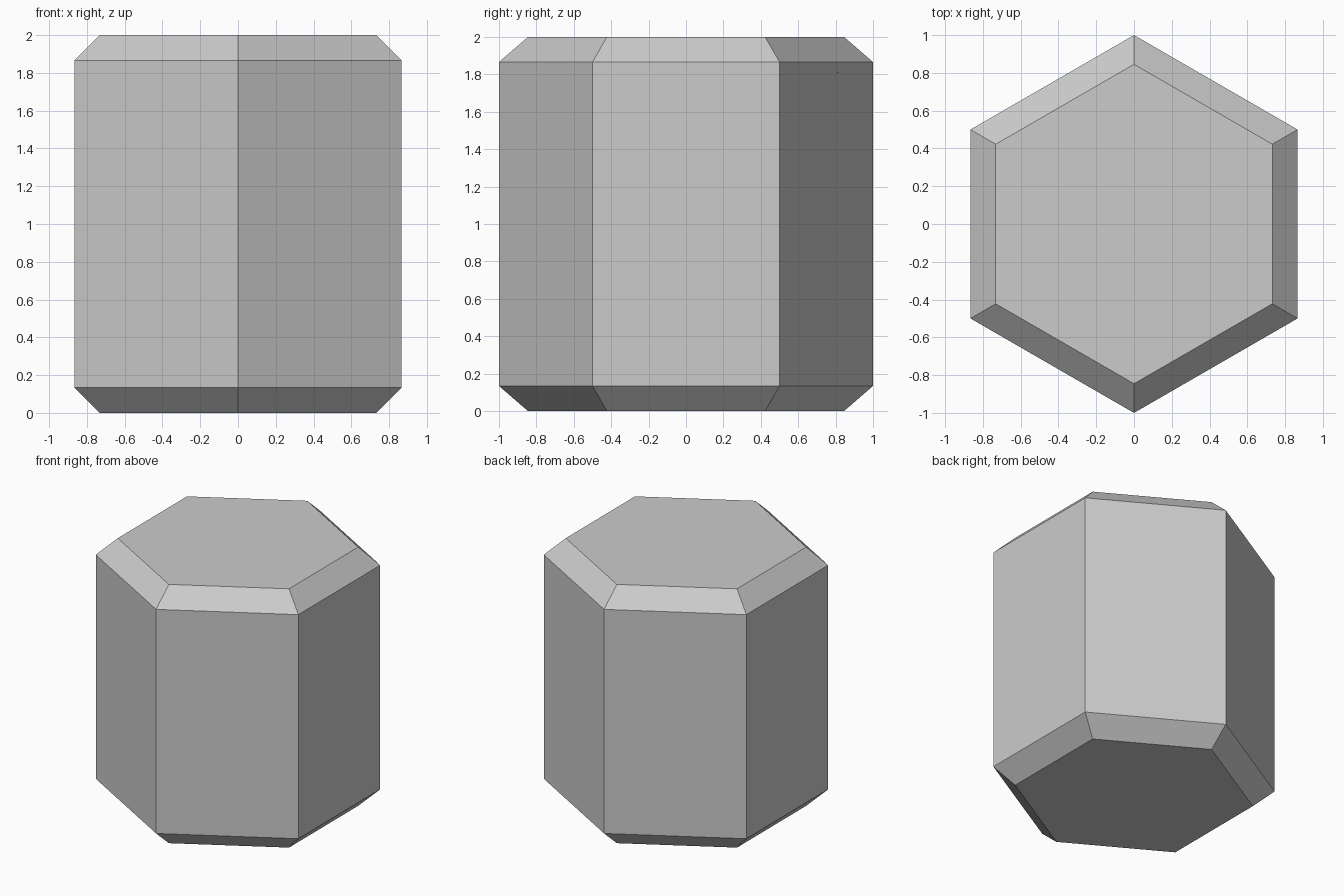
import bpy, bmesh
from math import sin, cos, radians
from mathutils import Vector

if "Cube" in bpy.data.objects:
    bpy.data.objects.remove(bpy.data.objects["Cube"])

CENTRE = Vector((0, 0, 1))
CHAMFER = 0.134
INSET = CHAMFER / cos(radians(30))


def hex_shell():
    """Hexagonal block with chamfered top and bottom rims."""
    bm = bmesh.new()
    rings = []
    for r, z in ((1 - INSET, 0), (1, CHAMFER), (1, 2 - CHAMFER), (1 - INSET, 2)):
        rings.append([bm.verts.new((r * cos(radians(30 + 60 * i)),
                                    r * sin(radians(30 + 60 * i)), z))
                      for i in range(6)])
    for a, b in zip(rings, rings[1:]):
        for i in range(6):
            j = (i + 1) % 6
            bm.faces.new((a[i], a[j], b[j], b[i]))
    bm.faces.new(rings[0][::-1])
    bm.faces.new(rings[-1])
    return bm


def keep_side(bm, normal):
    """Keep the part of the shell on the normal side of a plane through the centre."""
    bmesh.ops.bisect_plane(bm, geom=bm.verts[:] + bm.edges[:] + bm.faces[:],
                           dist=1e-5, plane_co=CENTRE, plane_no=normal, clear_inner=True)


def make_piece(name, planes):
    bm = hex_shell()
    for n in planes:
        keep_side(bm, n)
    # Inner walls run from the cut rim to the block centre
    rim = [e for e in bm.edges if e.is_boundary]
    tip = bm.verts.new(CENTRE)
    for e in rim:
        bm.faces.new((e.verts[0], e.verts[1], tip))
    bmesh.ops.recalc_face_normals(bm, faces=bm.faces[:])
    bmesh.ops.dissolve_limit(bm, angle_limit=radians(1), verts=bm.verts[:], edges=bm.edges[:])
    mesh = bpy.data.meshes.new(name)
    bm.to_mesh(mesh)
    bm.free()
    bpy.context.collection.objects.link(bpy.data.objects.new(name, mesh))


# Six corner sectors, each split into cap and side pieces, above and below the middle
for i in range(6):
    a, b, c = (radians(60 * i + d) for d in (0, 60, 30))
    sector = [Vector((-sin(a), cos(a), 0)), Vector((sin(b), -cos(b), 0))]
    for label, s in (("upper", 1), ("lower", -1)):
        slope = Vector((-cos(c), -sin(c), s))
        make_piece(f"{label}_cap_piece_{i + 1}", sector + [slope])
        make_piece(f"{label}_side_piece_{i + 1}", sector + [-slope, Vector((0, 0, s))])
